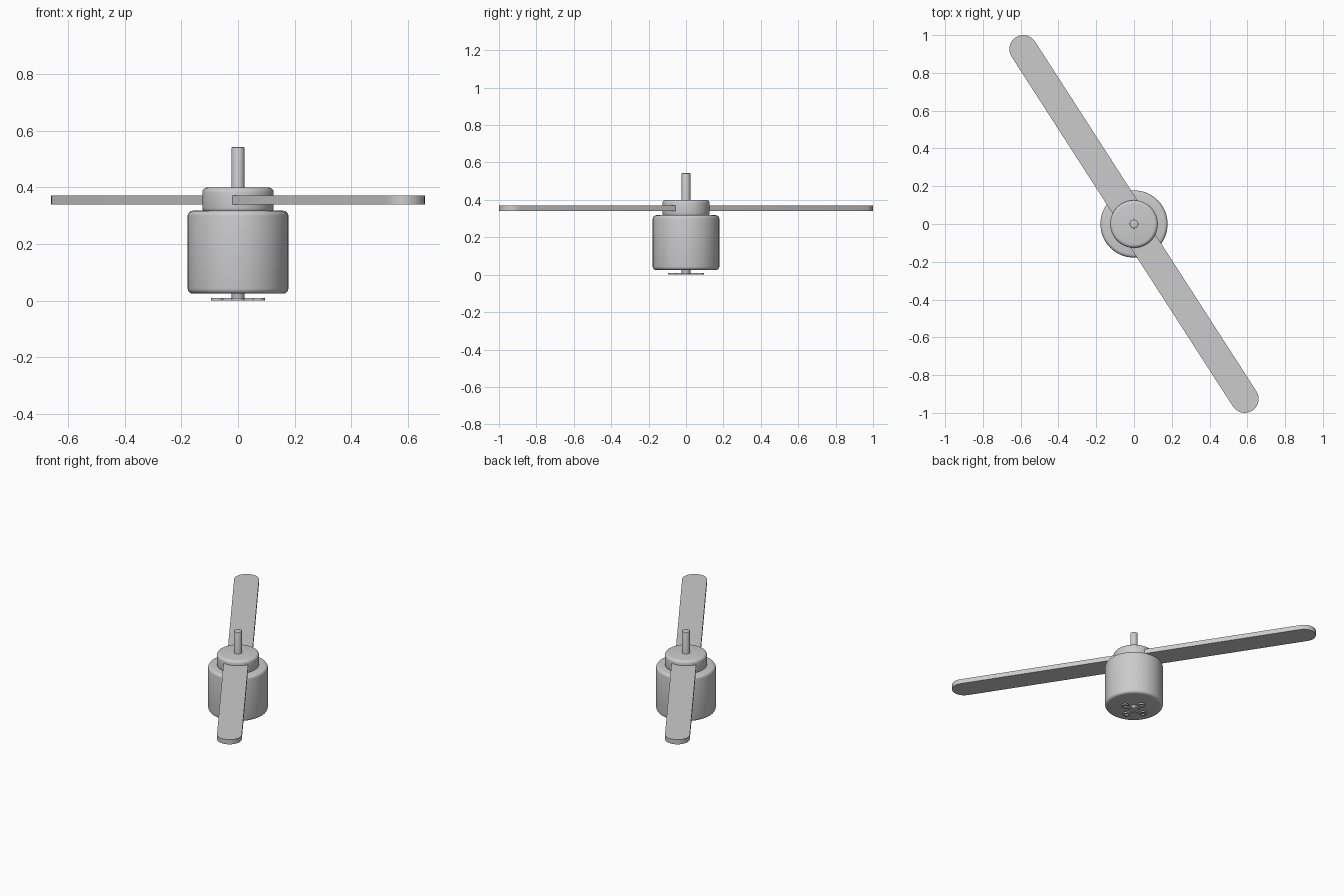
import bpy, math

if "Cube" in bpy.data.objects:
    bpy.data.objects.remove(bpy.data.objects["Cube"])


def finish(ob):
    bpy.ops.object.select_all(action='DESELECT')
    ob.select_set(True)
    bpy.context.view_layer.objects.active = ob
    bpy.ops.object.shade_smooth_by_angle(angle=math.radians(35))
    return ob


def mesh_object(name, verts, faces):
    me = bpy.data.meshes.new(name)
    me.from_pydata(verts, [], faces)
    me.update()
    ob = bpy.data.objects.new(name, me)
    bpy.context.collection.objects.link(ob)
    return ob


def rounded_cylinder(name, r, z0, z1, bevel, sides=64, segments=4):
    # Solid of revolution with rounded rims
    prof = []
    for zc, a0 in ((z0 + bevel, -90), (z1 - bevel, 0)):
        for i in range(segments + 1):
            a = math.radians(a0 + 90 * i / segments)
            prof.append((r - bevel + bevel * math.cos(a), zc + bevel * math.sin(a)))
    verts = [(p * math.cos(2 * math.pi * k / sides), p * math.sin(2 * math.pi * k / sides), z)
             for p, z in prof for k in range(sides)]
    faces = []
    for j in range(len(prof) - 1):
        for k in range(sides):
            n = (k + 1) % sides
            faces.append((j * sides + k, j * sides + n, (j + 1) * sides + n, (j + 1) * sides + k))
    faces.append(tuple(reversed(range(sides))))
    faces.append(tuple(range(len(verts) - sides, len(verts))))
    return finish(mesh_object(name, verts, faces))


def prism(name, outline, z0, z1):
    # Extrude a counter-clockwise outline
    n = len(outline)
    verts = [(x, y, z) for z in (z0, z1) for x, y in outline]
    faces = [tuple(reversed(range(n))), tuple(range(n, 2 * n))]
    faces += [(i, (i + 1) % n, n + (i + 1) % n, n + i) for i in range(n)]
    return finish(mesh_object(name, verts, faces))


def ring(name, cx, cy, r_out, r_in, z0, z1, sides=24):
    prof = [(r_out, z0), (r_out, z1), (r_in, z1), (r_in, z0)]
    verts = [(cx + r * math.cos(2 * math.pi * k / sides), cy + r * math.sin(2 * math.pi * k / sides), z)
             for r, z in prof for k in range(sides)]
    faces = []
    for j in range(4):
        m = (j + 1) % 4
        for k in range(sides):
            n = (k + 1) % sides
            faces.append((j * sides + k, j * sides + n, m * sides + n, m * sides + k))
    return finish(mesh_object(name, verts, faces))


# Motor can, propeller hub and shaft
rounded_cylinder("motor_body", 0.178, 0.025, 0.318, 0.018)
rounded_cylinder("propeller_hub", 0.126, 0.31, 0.40, 0.018)
rounded_cylinder("shaft", 0.023, 0.002, 0.543, 0.003, sides=32, segments=2)

# Two blades with rounded tips, opposite each other
angle = math.radians(-57.2)
half, tip = 0.074, (0.586, -0.926)
ux, uy = math.cos(angle), math.sin(angle)
length = tip[0] * ux + tip[1] * uy
offset = -tip[0] * uy + tip[1] * ux
local = [(0.05, offset + half), (0.05, offset - half)]
local += [(length + half * math.cos(t), offset + half * math.sin(t))
          for t in (math.radians(-90 + 180 * i / 16) for i in range(17))]
for name, s in (("blade_front", 1), ("blade_back", -1)):
    pts = [(s * (x * ux - y * uy), s * (x * uy + y * ux)) for x, y in local]
    prism(name, pts, 0.34, 0.371)

# Cross-shaped mounting plate with screw eyes
for i in range(4):
    a = i * math.pi / 2
    c, s = math.cos(a), math.sin(a)
    arm = [(0, -0.013), (0.058, -0.013), (0.058, 0.013), (0, 0.013)]
    prism(f"mount_arm_{i + 1}", [(x * c - y * s, x * s + y * c) for x, y in arm], 0, 0.01)
    ring(f"mount_eye_{i + 1}", 0.072 * c, 0.072 * s, 0.023, 0.012, 0, 0.01)
